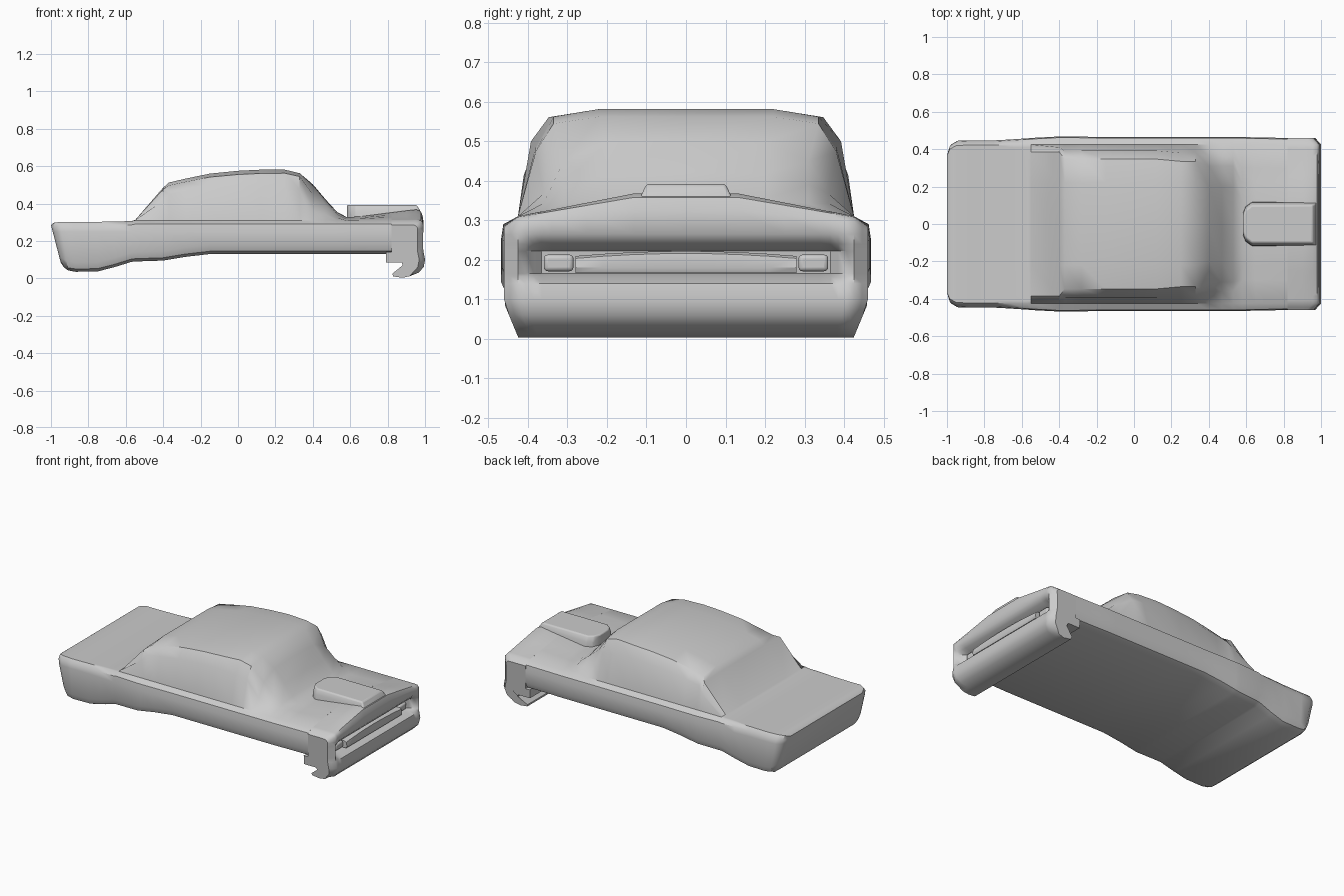
import bpy, bmesh, math

if "Cube" in bpy.data.objects:
    bpy.data.objects.remove(bpy.data.objects["Cube"])

def finish(ob, angle=40, bevel=0):
    bpy.context.view_layer.objects.active = ob
    for o in bpy.context.selected_objects:
        o.select_set(False)
    ob.select_set(True)
    if bevel:
        m = ob.modifiers.new("bevel", 'BEVEL')
        m.width, m.segments = bevel, 3
        m.limit_method = 'ANGLE'
    bpy.ops.object.shade_smooth_by_angle(angle=math.radians(angle))

def loft(name, rings, angle=40, bevel=0):
    """Skin a list of closed rings and cap both ends."""
    bm = bmesh.new()
    vs = [[bm.verts.new(p) for p in r] for r in rings]
    n = len(vs[0])
    for a, b in zip(vs, vs[1:]):
        for i in range(n):
            j = (i + 1) % n
            bm.faces.new((a[i], a[j], b[j], b[i]))
    bm.faces.new(vs[0])
    bm.faces.new(vs[-1])
    bmesh.ops.recalc_face_normals(bm, faces=bm.faces[:])
    me = bpy.data.meshes.new(name)
    bm.to_mesh(me)
    bm.free()
    ob = bpy.data.objects.new(name, me)
    bpy.context.collection.objects.link(ob)
    finish(ob, angle, bevel)
    return ob

# upper cross-section styles: (half width, fraction of height above the belt)
REAR = [(.425, 0), (.41, .6), (.385, .95), (.22, 1)]
CABIN = [(.425, 0), (.392, .7), (.347, .925), (.22, 1)]
ROOF = [(.425, 0), (.38, .65), (.335, .93), (.22, 1)]
SCREEN = [(.425, 0), (.36, .3), (.31, .72), (.2, .97)]
HOOD = [(.425, 0), (.3, .42), (.22, .7), (.13, 1)]

# body stations: x, underside z, half width, top z, style
stations = [
    (-1.0, .085, .39, .285, REAR), (-.985, .06, .425, .297, REAR),
    (-.95, .042, .445, .302, REAR), (-.88, .035, .447, .30, REAR),
    (-.75, .037, .447, .302, REAR), (-.66, .06, .452, .304, REAR),
    (-.57, .088, .458, .306, REAR), (-.55, .09, .46, .312, REAR),
    (-.40, .095, .468, .485, REAR), (-.37, .10, .468, .512, CABIN),
    (-.28, .115, .467, .533, CABIN), (-.15, .13, .465, .56, CABIN),
    (0, .13, .465, .575, CABIN), (.12, .13, .465, .581, CABIN),
    (.25, .13, .465, .581, ROOF), (.33, .13, .465, .562, ROOF),
    (.40, .13, .465, .503, SCREEN), (.47, .13, .465, .42, SCREEN),
    (.53, .13, .465, .355, SCREEN), (.58, .13, .465, .328, HOOD),
    (.65, .13, .463, .33, HOOD), (.82, .13, .46, .352, HOOD)]

def body_ring(x, zb, w, zt, style):
    zs = min(.31, zt)
    half = [(0, zb), (w - .05, zb), (w - .015, zb + .015), (w, zb + .05),
            (w, .25), (w - .006, zs - .02)]
    half += [(min(y, w - .025), zs + (zt - zs) * f) for y, f in style]
    half.append((0, zt))
    full = half + [(-y, z) for y, z in half[-2:0:-1]]
    k = max(0, (-.85 - x) / .15)       # lean the tail panel
    return [(x + k * .26 * max(0, .285 - z), y, z) for y, z in full]

loft("car_body", [body_ring(*s) for s in stations])

# nose and hooked bumper, swept across the width
def nose_ring(y):
    a = abs(y)
    t = min(1, max(0, (.425 - a) / .295))
    drop = max(0, a - .425) * .7
    r = min(1, max(0, (.425 - a) / .06))   # grille recess depth
    e = max(0, a - .425) * .9
    prof = [(.82, .31 + .042 * t - drop), (.90, .31 + .052 * t - drop),
            (.955, .31 + .058 * t - drop), (.978, .308 + .05 * t - drop),
            (.99, .295 + .03 * t - drop), (.992, .265),
            (.99 - .02 * r, .24), (.99 - .065 * r, .222),
            (.99 - .07 * r, .165), (.99 - .035 * r, .158), (.992, .14),
            (1.0, .10), (.993, .06), (.965, .03), (.92, .012), (.88, .003),
            (.83, .01), (.825, .025), (.85, .045), (.88, .07), (.875, .085),
            (.79, .085), (.79, .14), (.82, .14)]
    out = []
    for x, z in prof:
        s = 1 - max(0, .09 - z) * .9
        out.append((x - (e if x > .93 else 0), y * s, z))
    return out

ys = [.13, .25, .34, .365, .385, .405, .425, .445, .46]
loft("front_nose", [nose_ring(y) for y in [-v for v in ys[::-1]] + [0] + ys], 45)

# hood scoop
def scoop_ring(z, w, g, x1):
    half = [(x1, w), (.63 - g, w), (.597 - g, w - .025), (.582 - g, w - .06)]
    return [(x, y, z) for x, y in half + [(x, -y) for x, y in half[::-1]]]

scoop = loft("hood_scoop", [scoop_ring(.30, .12, .0, .975),
                            scoop_ring(.36, .115, .0, .975),
                            scoop_ring(.392, .10, .0, .955)], 35, .008)

# grille bar and lamp blocks inside the recess
def block(name, c, s, b):
    bpy.ops.mesh.primitive_cube_add(size=1, location=c)
    ob = bpy.context.object
    ob.name = name
    ob.scale = s
    bpy.ops.object.transform_apply(location=False, rotation=False, scale=True)
    finish(ob, 40, b)

def grille_ring(y):
    top = .222 - .16 * y * y
    return [(.90, y, .166), (.966, y, .166), (.972, y, .18),
            (.966, y, top - .006), (.955, y, top), (.90, y, top)]

loft("grille_bar", [grille_ring(-.28 + .07 * i) for i in range(9)], 35)
for side, tag in ((1, "left"), (-1, "right")):
    block(tag + "_lamp", (.925, side * .322, .192), (.05, .075, .042), .01)
